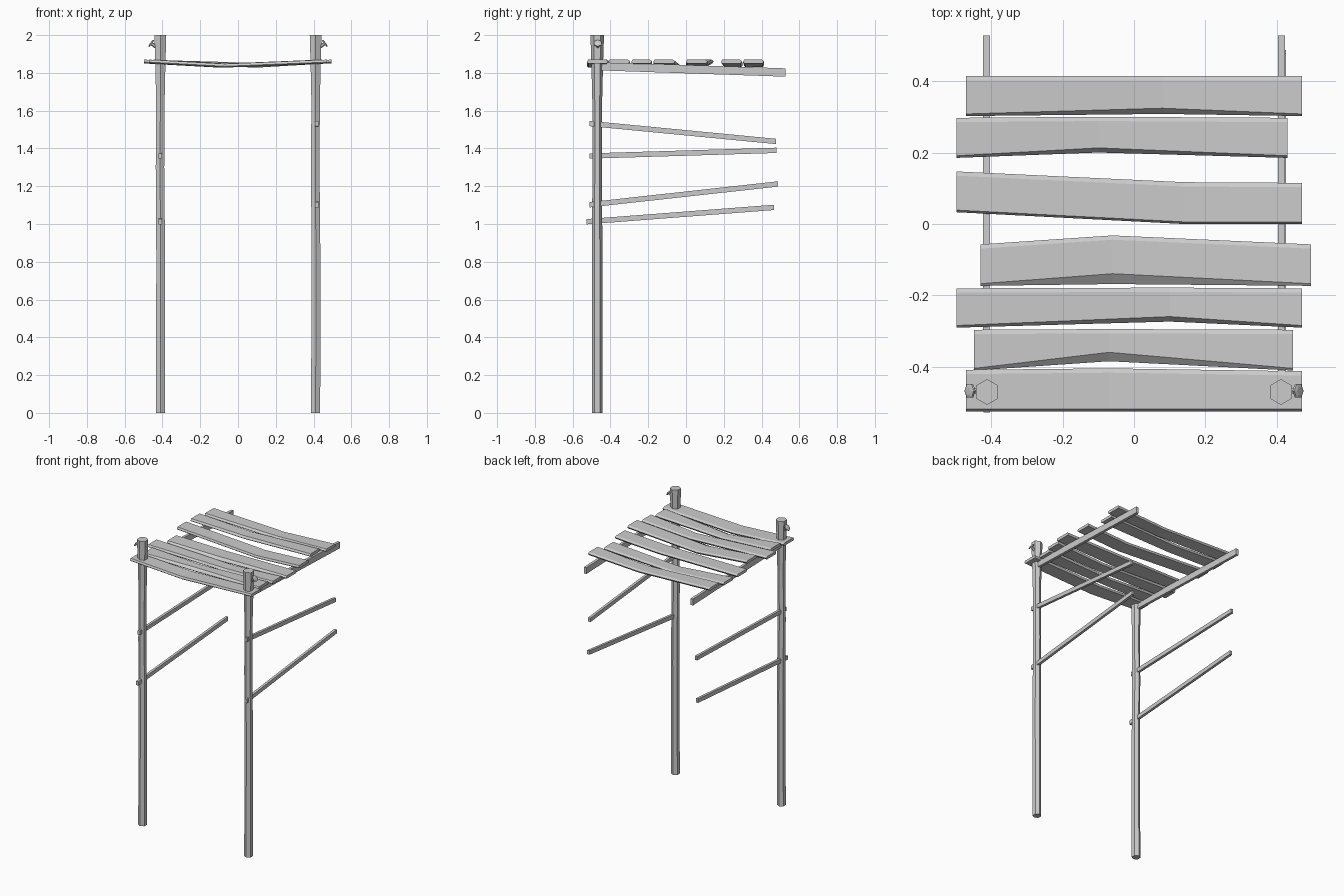
import bpy, bmesh
from math import sin, cos, pi
from mathutils import Vector, Matrix

if "Cube" in bpy.data.objects:
    bpy.data.objects.remove(bpy.data.objects["Cube"])


def loft(name, rings):
    """Closed solid through a list of equal-length point rings."""
    bm = bmesh.new()
    loops = [[bm.verts.new(p) for p in r] for r in rings]
    n = len(loops[0])
    for a, b in zip(loops, loops[1:]):
        for i in range(n):
            j = (i + 1) % n
            bm.faces.new((a[i], a[j], b[j], b[i]))
    bm.faces.new(loops[0])
    bm.faces.new(loops[-1])
    bmesh.ops.recalc_face_normals(bm, faces=bm.faces)
    me = bpy.data.meshes.new(name)
    bm.to_mesh(me)
    bm.free()
    ob = bpy.data.objects.new(name, me)
    bpy.context.collection.objects.link(ob)
    return ob


def hexagon(x, y, z, r):
    return [(x + r * sin(i * pi / 3), y + r * cos(i * pi / 3), z) for i in range(6)]


def rail(name, x, y0, z0, y1, z1, w, h):
    """Rectangular bar running front to back."""
    return loft(name, [[(x + sx * w / 2, y, z + sz * h / 2)
                        for sx, sz in ((-1, -1), (1, -1), (1, 1), (-1, 1))]
                       for y, z in ((y0, z0), (y1, z1))])


def nail(name, side):
    """Bent nail: shank and flat head, tilted outward and up."""
    axis = Vector((side * 0.8, 0, 0.6))
    rot = axis.to_track_quat('Z', 'Y').to_matrix().to_4x4()
    m = Matrix.Translation((side * 0.459, -0.467, 1.956)) @ rot
    prof = ((-0.05, 0.009), (-0.003, 0.009), (-0.003, 0.022), (0.003, 0.022), (0.006, 0.012))
    loft(name, [[m @ Vector(p) for p in hexagon(0, 0, d, r)] for d, r in prof])


def plank(name, x0, xm, x1, backs, fronts, bevel, zm):
    """Sagging plank with chamfered long edges and a kink at xm."""
    rings = []
    stations = zip((x0, xm, x1), backs, fronts, (0.006, bevel, 0.006), (1.86, zm, 1.86))
    for x, b, f, bev, z in stations:
        t = 0.010
        rings.append([(x, f, z - 0.003), (x, f + bev, z + t), (x, b - 0.012, z + t),
                      (x, b, z + 0.002), (x, b - 0.008, z - t), (x, f + 0.008, z - t)])
    return loft(name, rings)


# Posts and nails
for side, tag in ((-1, "left"), (1, "right")):
    x = side * 0.411
    rings = ((0, 0, 0.028), (0.8, 0.002, 0.027), (1.3, -0.002, 0.026),
             (1.65, 0, 0.026), (1.85, 0, 0.031), (2.0, 0, 0.036))
    loft(f"{tag}_post", [hexagon(x + dx, -0.47, z, r) for z, dx, r in rings])
    nail(f"{tag}_nail", side)
    # Roof bearer under the planks
    rail(f"{tag}_roof_bearer", side * 0.413, -0.48, 1.836, 0.527, 1.802, 0.019, 0.044)

# Side braces
rail("right_upper_brace", 0.416, -0.51, 1.532, 0.477, 1.437, 0.018, 0.028)
rail("right_lower_brace", 0.416, -0.51, 1.102, 0.487, 1.212, 0.018, 0.028)
rail("left_upper_brace", -0.412, -0.51, 1.36, 0.478, 1.39, 0.018, 0.028)
rail("left_lower_brace", -0.412, -0.527, 1.012, 0.467, 1.088, 0.018, 0.028)

# Roof planks, back to front
planks = (
    (-0.47, 0.08, 0.47, (0.414, 0.414, 0.414), (0.302, 0.308, 0.302), 0.016, 1.84),
    (-0.497, -0.10, 0.43, (0.297, 0.30, 0.297), (0.185, 0.200, 0.185), 0.013, 1.838),
    (-0.497, 0.14, 0.47, (0.147, 0.117, 0.115), (0.033, 0.0, 0.0), 0.006, 1.842),
    (-0.43, -0.06, 0.495, (-0.057, -0.032, -0.057), (-0.173, -0.168, -0.173), 0.029, 1.84),
    (-0.497, 0.10, 0.47, (-0.180, -0.178, -0.180), (-0.290, -0.273, -0.290), 0.014, 1.838),
    (-0.448, -0.07, 0.445, (-0.296, -0.294, -0.296), (-0.410, -0.384, -0.410), 0.025, 1.84),
    (-0.47, -0.07, 0.47, (-0.408, -0.404, -0.412), (-0.524, -0.524, -0.524), 0.006, 1.838),
)
for i, p in enumerate(planks, 1):
    plank(f"roof_plank_{i}", *p)
